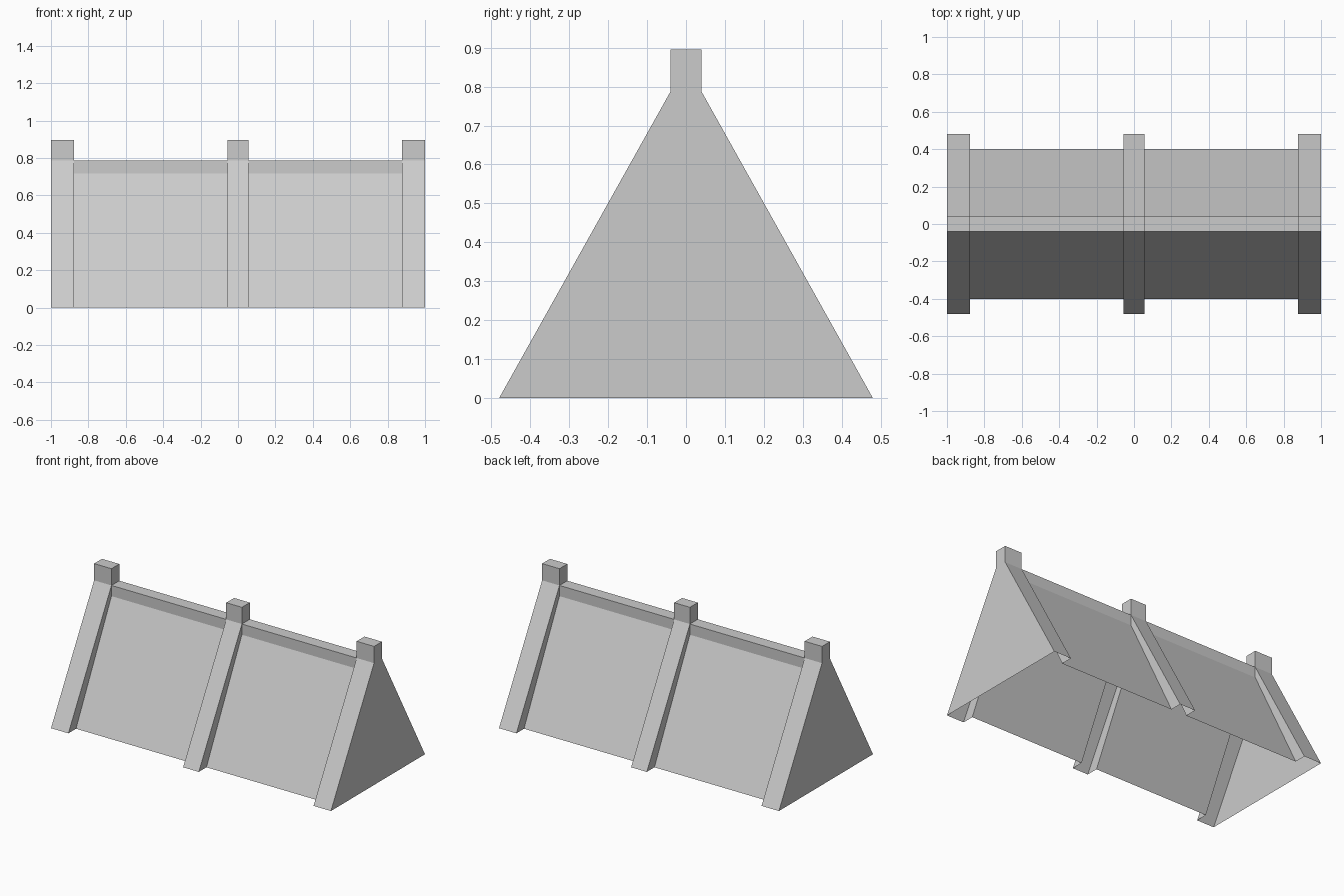
import bpy, bmesh

if "Cube" in bpy.data.objects:
    bpy.data.objects.remove(bpy.data.objects["Cube"])

# Half cross-sections (y, z): the ribs stand proud of the recessed panels
RIB = [(0.48, 0), (0.04, 0.787), (0.04, 0.895)]
PANEL = [(0.402, 0), (0.04, 0.718), (0.04, 0.787)]


def full(half):
    """Mirror a half profile into an open A-shaped line."""
    return [(-y, z) for y, z in half] + half[::-1]


def shell(name, half, x0, x1, step_x=(), cap_x=()):
    """Open-bottomed hollow strip swept along x, with step walls or a closed end."""
    bm = bmesh.new()

    def face(points):
        return bm.faces.new([bm.verts.new(p) for p in points])

    prof = full(half)
    for (ya, za), (yb, zb) in zip(prof, prof[1:]):
        face([(x0, ya, za), (x0, yb, zb), (x1, yb, zb), (x1, ya, za)])
    for x in cap_x:
        face([(x, y, z) for y, z in prof])
    for x in step_x:
        # Side of the rib between its outer face and the panel
        for s in (-1, 1):
            face([(x, s * y, z) for y, z in (RIB[0], RIB[1], PANEL[1], PANEL[0])])
        # Side of the post above the ridge
        face([(x, y, z) for y, z in prof[1:-1]])
    bmesh.ops.remove_doubles(bm, verts=bm.verts, dist=1e-4)
    bmesh.ops.recalc_face_normals(bm, faces=bm.faces)
    # Make the roof faces point outwards
    bm.faces.ensure_lookup_table()
    if bm.faces[0].normal.y > 0:
        bmesh.ops.reverse_faces(bm, faces=bm.faces)
    mesh = bpy.data.meshes.new(name)
    bm.to_mesh(mesh)
    bm.free()
    obj = bpy.data.objects.new(name, mesh)
    bpy.context.collection.objects.link(obj)


END, MID = 0.876, 0.056

# Ribs with posts; the outer ones carry the gable walls
shell("left_gable_rib", RIB, -1, -END, step_x=[-END], cap_x=[-1])
shell("middle_rib", RIB, -MID, MID, step_x=[-MID, MID])
shell("right_gable_rib", RIB, END, 1, step_x=[END], cap_x=[1])

# Roof panels with the flat ridge between the ribs
shell("left_roof_panel", PANEL, -END, -MID)
shell("right_roof_panel", PANEL, MID, END)
